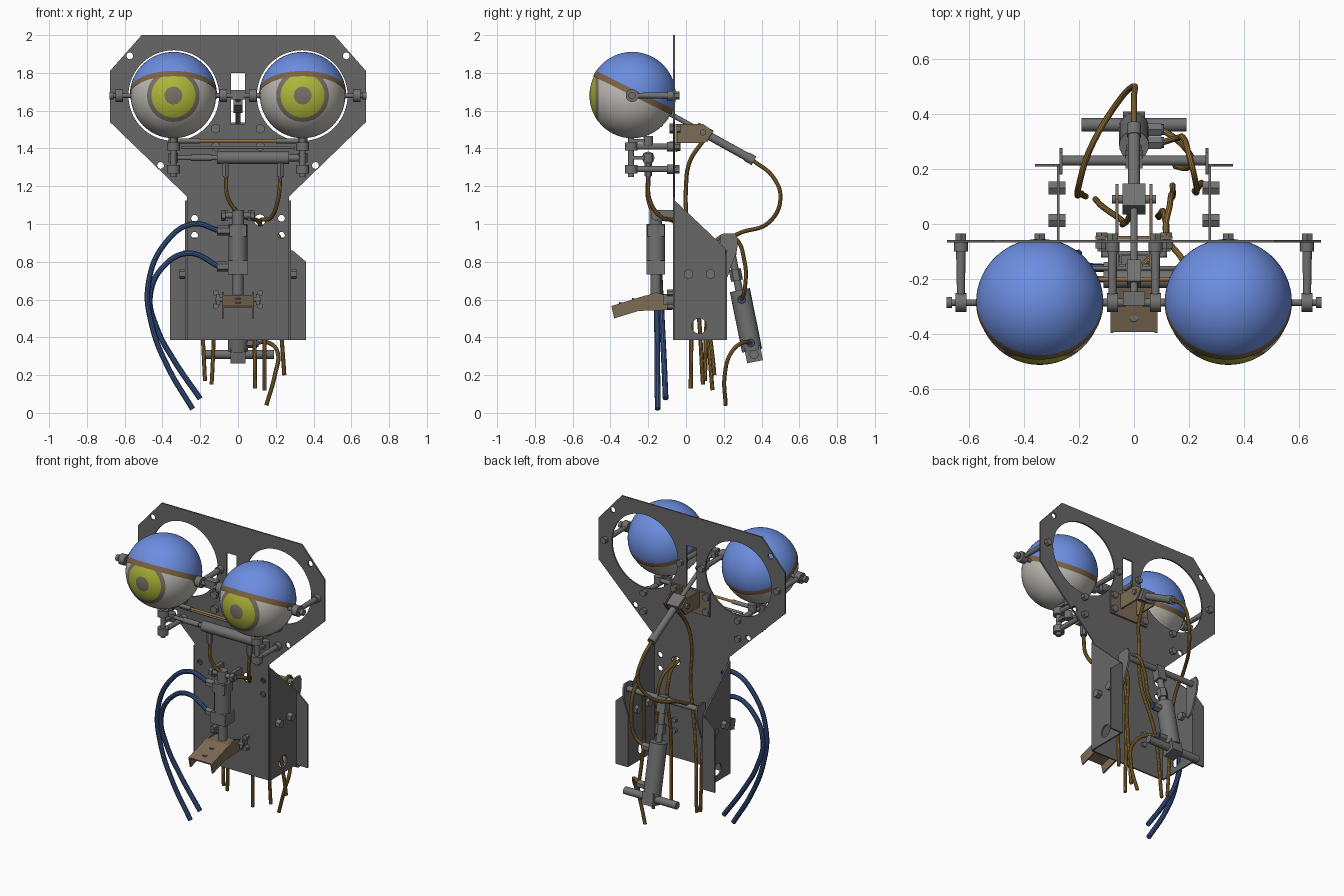
import bpy, bmesh, math
from mathutils import Vector, Matrix

if "Cube" in bpy.data.objects:
    bpy.data.objects.remove(bpy.data.objects["Cube"])


def mat(name, r, g, b):
    m = bpy.data.materials.new(name)
    m.diffuse_color = (r, g, b, 1)
    m.use_nodes = True
    m.node_tree.nodes["Principled BSDF"].inputs["Base Color"].default_value = m.diffuse_color
    return m


PLATE = mat("dark_plate_grey", .135, .135, .135)
METAL = mat("steel_grey", .165, .165, .165)
WHITE = mat("eye_white", .52, .5, .46)
BLUE = mat("lid_blue", .15, .27, .75)
BAND = mat("lid_edge_brown", .20, .125, .06)
IRIS = mat("iris_green", .42, .47, .04)
RING = mat("iris_rim_grey", .19, .165, .13)
CABLE = mat("cable_ochre", .32, .18, .04)
BRACKET = mat("bracket_tan", .20, .15, .09)
HOSE = mat("hose_blue", .04, .09, .25)


def finish(ob, m=None):
    """Turn into a mesh, colour it and smooth the round parts."""
    bpy.ops.object.select_all(action='DESELECT')
    ob.select_set(True)
    bpy.context.view_layer.objects.active = ob
    if ob.type == 'CURVE':
        bpy.ops.object.convert(target='MESH')
        ob = bpy.context.object
    if m:
        ob.data.materials.clear()
        ob.data.materials.append(m)
    bpy.ops.object.shade_smooth_by_angle(angle=math.radians(35))
    return ob


def add(name, data):
    ob = bpy.data.objects.new(name, data)
    bpy.context.collection.objects.link(ob)
    return ob


def cyl(name, p, q, r, m=METAL, n=20, r2=None):
    p, q = Vector(p), Vector(q)
    bm = bmesh.new()
    bmesh.ops.create_cone(bm, cap_ends=True, segments=n, radius1=r,
                          radius2=r if r2 is None else r2, depth=(q - p).length)
    rot = (q - p).to_track_quat('Z', 'Y').to_matrix().to_4x4()
    bm.transform(Matrix.Translation((p + q) / 2) @ rot)
    me = bpy.data.meshes.new(name)
    bm.to_mesh(me)
    return finish(add(name, me), m)


def box(name, c, size, m=METAL, tilt=0):
    bm = bmesh.new()
    bmesh.ops.create_cube(bm, size=1)
    bm.transform(Matrix.Translation(c) @ Matrix.Rotation(tilt, 4, 'X') @ Matrix.Diagonal((*size, 1)))
    me = bpy.data.meshes.new(name)
    bm.to_mesh(me)
    return finish(add(name, me), m)


def circle(x, y, r, n=24):
    return [(x + r * math.cos(2 * math.pi * i / n), y + r * math.sin(2 * math.pi * i / n)) for i in range(n)]


def panel(name, loops, axis, pos, t, m=PLATE):
    """Sheet cut from an outline plus hole loops, facing along x or y."""
    cu = bpy.data.curves.new(name, 'CURVE')
    cu.dimensions, cu.fill_mode, cu.extrude = '2D', 'BOTH', t / 2
    for loop in loops:
        sp = cu.splines.new('POLY')
        sp.points.add(len(loop) - 1)
        for pt, (a, b) in zip(sp.points, loop):
            pt.co = (a, b, 0, 1)
        sp.use_cyclic_u = True
    ob = add(name, cu)
    if axis == 'x':
        ob.matrix_world = Matrix(((0, 0, 1, pos), (1, 0, 0, 0), (0, 1, 0, 0), (0, 0, 0, 1)))
    else:
        ob.matrix_world = Matrix(((1, 0, 0, 0), (0, 0, -1, pos), (0, 1, 0, 0), (0, 0, 0, 1)))
    return finish(ob, m)


def tube(name, pts, r, m):
    cu = bpy.data.curves.new(name, 'CURVE')
    cu.dimensions, cu.bevel_depth, cu.bevel_resolution = '3D', r, 3
    cu.use_fill_caps, cu.resolution_u = True, 10
    sp = cu.splines.new('BEZIER')
    sp.bezier_points.add(len(pts) - 1)
    for bp, p in zip(sp.bezier_points, pts):
        bp.co = p
        bp.handle_left_type = bp.handle_right_type = 'AUTO'
    return finish(add(name, cu), m)


def ball(name, c, axis, r, bands, n=64):
    """Sphere built in rings about an axis; bands = (end angle, steps, material)."""
    bm, idx, a0 = bmesh.new(), 0, 0.0
    rot = Vector(axis).to_track_quat('Z', 'Y').to_matrix()

    def ring(a):
        a = math.radians(a)
        return [bm.verts.new(Vector(c) + rot @ Vector((r * math.sin(a) * math.cos(t), r * math.sin(a) * math.sin(t),
                r * math.cos(a)))) for t in (2 * math.pi * i / n for i in range(n))]
    prev = ring(0)
    for k, (a1, steps, _) in enumerate(bands):
        for s in range(steps):
            cur = ring(a0 + (a1 - a0) * (s + 1) / steps)
            for i in range(n):
                f = bm.faces.new((prev[i], cur[i], cur[(i + 1) % n], prev[(i + 1) % n]))
                f.material_index = k
            prev = cur
        a0 = a1
    bmesh.ops.remove_doubles(bm, verts=bm.verts, dist=1e-5)
    me = bpy.data.meshes.new(name)
    bm.to_mesh(me)
    for b in bands:
        me.materials.append(b[2])
    return finish(add(name, me))


def bolt(name, p, d, r=.022, h=.025):
    cyl(name, p, Vector(p) + Vector(d) * h, r, n=6)


# Face plate with eye openings, slot and small holes
half = [(.51, 2), (.678, 1.81), (.678, 1.54), (.27, 1.145), (.27, .385)]
outline = half + [(-x, z) for x, z in reversed(half)]
holes = [circle(s * .34, 1.68, .24, 64) for s in (-1, 1)]
holes += [circle(s * x, z, .018, 16) for s in (-1, 1) for x, z in ((.573, 1.89), (.41, 1.31), (.23, 1.03), (.23, .94))]
holes += [circle(.115, 1.02, .03), [(-.037, 1.8), (.037, 1.8), (.037, 1.53), (-.037, 1.53)]]
panel("face_plate", [outline] + holes, 'y', -.063, .01)

for s in (-1, 1):
    # Folded side walls, rear flanges and pivot lugs
    panel("side_wall", [[(-.06, .385), (-.06, 1.125), (.21, .87), (.21, .385)], circle(.07, .46, .04)], 'x', s * .275, .01)
    panel("rear_flange", [[(s * .27, .385), (s * .36, .385), (s * .36, .80), (s * .29, .86), (s * .27, .86)]], 'y', .213, .01)
    panel("pivot_lug", [[(.18, .94), (.2, .95), (.26, .95), (.275, .92), (.27, .86), (.22, .72), (.18, .7)]], 'x', s * .265, .012, METAL)
    for y in (.013, .13):
        bolt("wall_bolt", (s * .28, y, .735), (s, 0, 0), .027, .03)
        bolt("wall_nut", (s * .27, y, .735), (-s, 0, 0), .027, .022)

    # Eyeball and tilted lid
    c = (s * .342, -.285, 1.68)
    ball("eyeball", c, (0, -1, 0), .226, [(12, 3, RING), (31, 6, IRIS), (38, 2, RING), (180, 24, WHITE)])
    ball("eyelid", c, (0, math.sin(.46), math.cos(.46)), .231, [(82, 16, BLUE), (90, 2, BAND)])

    # Eye axle arms
    cyl("outer_axle", (s * .55, -.285, 1.68), (s * .675, -.285, 1.68), .012)
    cyl("inner_axle", (s * .03, -.285, 1.68), (s * .13, -.285, 1.68), .014)
    for x in (.628, .078):
        cyl("arm_eye", (s * x - .02, -.285, 1.68), (s * x + .02, -.285, 1.68), .034)
        cyl("axle_arm", (s * x, -.27, 1.68), (s * x, -.07, 1.68), .014, r2=.018)
        cyl("arm_foot", (s * x, -.1, 1.68), (s * x, -.068, 1.68), .025)
        bolt("arm_nut", (s * x, -.06, 1.68), (0, 1, 0))
    cyl("axle_cap", (s * .66, -.285, 1.68), (s * .68, -.285, 1.68), .02)

    # Steering post below each eye
    x = s * .342
    cyl("steering_post", (x, -.29, 1.25), (x, -.29, 1.47), .016)
    for z in (1.41, 1.29):
        cyl("post_knuckle", (x, -.29, z - .022), (x, -.29, z + .022), .034)
        cyl("post_arm", (x, -.27, z), (x, -.06, z), .016)
        cyl("post_arm_foot", (x, -.1, z), (x, -.068, z), .025)
        bolt("post_nut", (x, -.06, z), (0, 1, 0))
    for z in (1.35, 1.44):
        box("steering_lever", (x, -.245, z), (.03, .09, .018))
        cyl("lever_joint", (x, -.2, z - .025), (x, -.2, z + .025), .025)
    cyl("tie_rod_end", (s * .2, -.2, 1.44), (x, -.2, 1.44), .013)
    for z in (1.505, 1.41):
        bolt("bracket_bolt", (s * .117, -.068, z), (0, -1, 0), .026, .02)
        bolt("bracket_nut", (s * .117, -.05, z), (0, 1, 0), .024, .02)

# Tie rod and horizontal eye actuator
cyl("tie_rod", (-.25, -.2, 1.44), (.25, -.2, 1.44), .008, CABLE)
cyl("lower_bar", (-.3, -.16, 1.405), (.3, -.16, 1.405), .008)
cyl("eye_actuator", (-.11, -.2, 1.35), (.27, -.2, 1.35), .033)
cyl("eye_actuator_rod", (-.34, -.2, 1.35), (-.1, -.2, 1.35), .012)
cyl("rod_collar", (-.25, -.2, 1.35), (-.14, -.2, 1.35), .017)
cyl("eye_actuator_end", (.26, -.2, 1.35), (.35, -.2, 1.35), .018)
for x in (-.065, .225):
    cyl("actuator_port", (x, -.2, 1.255), (x, -.2, 1.34), .02, n=6)
    cyl("port_ring", (x, -.2, 1.25), (x, -.2, 1.258), .015, HOSE)

# Lid tilt actuator through the slot, with its bracket
cyl("tilt_rod", (0, -.27, 1.685), (0, .14, 1.46), .013)
box("tilt_clevis", (0, -.27, 1.685), (.08, .05, .05))
box("tilt_joint", (0, -.18, 1.63), (.05, .09, .05), tilt=-.5)
box("tilt_block", (0, .09, 1.485), (.085, .09, .07), tilt=-.5)
cyl("tilt_cylinder", (0, .12, 1.468), (0, .36, 1.335), .022)
cyl("tilt_cap", (0, .32, 1.357), (0, .36, 1.335), .026)
box("bracket_base", (0, -.05, 1.455), (.28, .012, .15), BRACKET)
for s in (-1, 1):
    panel("bracket_ear", [[(-.05, 1.43), (-.05, 1.53), (.09, 1.53), (.145, 1.49), (.1, 1.43)]], 'x', s * .062, .01, BRACKET)
    cyl("bracket_pin", (s * .04, .09, 1.485), (s * .08, .09, 1.485), .016)

# Jaw cylinder on the front
Y = -.16
cyl("jaw_top_pin", (-.09, Y, 1.045), (.09, Y, 1.045), .015)
for x in (-.065, .065):
    box("jaw_clevis", (x, -.115, 1.045), (.022, .1, .06))
    bolt("clevis_nut", (x, Y, 1.045), (math.copysign(1, x), 0, 0), .028, .022)
cyl("jaw_cylinder_eye", (0, Y, .99), (0, Y, 1.075), .033)
cyl("jaw_cylinder", (0, Y, .8), (0, Y, 1.0), .05)
box("jaw_cylinder_foot", (0, Y, .77), (.105, .1, .075))
box("jaw_cylinder_head", (0, Y, .965), (.09, .09, .06))
cyl("jaw_rod", (0, Y, .6), (0, Y, .74), .028)
for z in (.965, .775):
    cyl("hose_fitting", (-.11, Y, z), (-.04, Y, z), .026, n=6)

# Jaw channel: tan top, grey cheeks, hinge
box("jaw_top_rear", (0, -.17, .615), (.15, .1, .01), BRACKET)
box("jaw_top_front", (0, -.3, .59), (.17, .19, .01), BRACKET, tilt=.3)
for s in (-1, 1):
    panel("jaw_cheek", [[(-.395, .565), (-.38, .5), (-.25, .54), (-.075, .545), (-.075, .61), (-.16, .64), (-.23, .612)]],
          'x', s * .08, .01, BRACKET)
    box("jaw_hinge", (s * .105, -.09, .6), (.02, .06, .06))
    for z in (.565, .635):
        cyl("hinge_screw", (s * .118, -.1, z), (s * .118, -.04, z), .017, n=6)
cyl("jaw_pin", (-.12, -.11, .6), (.12, -.11, .6), .012)
for y, z in ((-.27, .601), (-.34, .58)):
    cyl("jaw_hole", (0, y, z - .004), (0, y + .001, z + .005), .016, PLATE)

# Rear actuator hanging from the cross shaft
cyl("cross_shaft", (-.27, .23, .91), (.27, .23, .91), .018)
box("rear_clevis", (0, .235, .88), (.06, .05, .1), tilt=.18)
cyl("rear_rod", (0, .235, .88), (0, .285, .63), .02)
cyl("rear_rod_nut", (0, .258, .76), (0, .27, .7), .032, n=6)
cyl("rear_cylinder", (0, .285, .65), (0, .35, .33), .054)
box("rear_cylinder_foot", (0, .358, .31), (.08, .085, .08), tilt=.2)
cyl("rear_cross_bar", (-.19, .36, .31), (.19, .36, .31), .024)
for y, z in ((.295, .6), (.342, .37)):
    cyl("rear_port", (.03, y, z), (.1, y, z), .026, n=6)
    cyl("rear_port_ring", (.1, y, z), (.108, y, z), .02, HOSE)

# Blue hoses (x, z in the front view)
for name, y1, pts in (
        ("upper_hose", -.15, [(-.1, .965), (-.24, 1.0), (-.38, .905), (-.475, .68), (-.455, .46), (-.37, .24), (-.24, .02)]),
        ("lower_hose", -.108, [(-.1, .775), (-.26, .845), (-.39, .78), (-.465, .62), (-.43, .45), (-.34, .28), (-.2, .075)])):
    k = len(pts) - 1
    tube(name, [(x, Y + (y1 - Y) * i / k, z) for i, (x, z) in enumerate(pts)], .015, HOSE)

# Ochre cables
for pts in (
        [(0, .35, 1.34), (0, .46, 1.25), (0, .5, 1.14), (-.06, .44, 1.01), (-.16, .27, .945), (-.2, .14, .85), (-.19, .11, .5), (-.175, .1, .17)],
        [(0, .09, 1.44), (-.02, .02, 1.33), (-.04, 0, 1.2), (-.04, .01, .95), (-.11, .06, .6), (-.14, .09, .15)],
        [(-.065, -.2, 1.26), (-.05, -.2, 1.13), (.03, -.15, 1.04), (.11, -.06, 1.01), (.11, .03, .9), (.09, .03, .6), (.09, .025, .13)],
        [(.225, -.2, 1.26), (.21, -.19, 1.12), (.17, -.12, 1.03), (.12, -.05, 1.02), (.13, .07, .95), (.14, .1, .6), (.14, .14, .12)],
        [(.1, .295, .6), (.15, .31, .65), (.18, .31, .8), (.2, .25, .93), (.22, .17, .92), (.22, .12, .6), (.245, .15, .2)],
        [(.1, .342, .37), (.15, .31, .375), (.21, .24, .32), (.195, .205, .2), (.15, .21, .04)]):
    tube("cable", pts, .011, CABLE)
